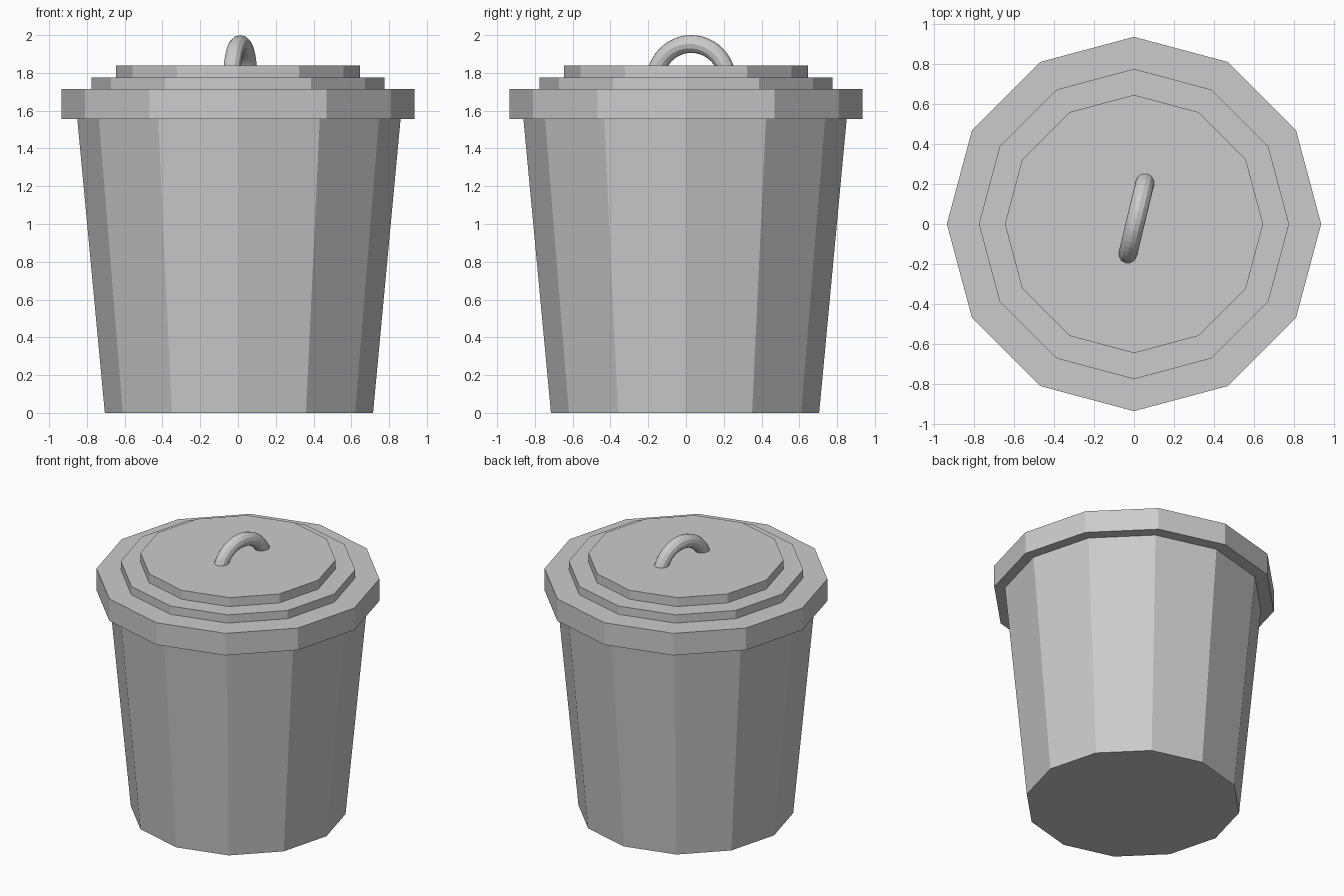
import bpy
from math import pi, radians, cos, sin

cube = bpy.data.objects.get("Cube")
if cube:
    bpy.data.objects.remove(cube, do_unlink=True)

SIDES = 12

# Single grey metal colour
metal = bpy.data.materials.new("grey metal")
metal.use_nodes = True
color = (0.6, 0.6, 0.6, 1)
metal.diffuse_color = color
metal.node_tree.nodes["Principled BSDF"].inputs["Base Color"].default_value = color


def lathe(name, profile, center=(0, 0)):
    """Closed solid: a 12-sided ring per (radius, height), capped at both ends."""
    verts = [(center[0] + r * cos(2 * pi * i / SIDES),
              center[1] + r * sin(2 * pi * i / SIDES), z)
             for r, z in profile for i in range(SIDES)]
    faces = [list(reversed(range(SIDES))),
             [len(verts) - SIDES + i for i in range(SIDES)]]
    for k in range(len(profile) - 1):
        a, b = k * SIDES, (k + 1) * SIDES
        for i in range(SIDES):
            j = (i + 1) % SIDES
            faces.append((a + i, a + j, b + j, b + i))
    mesh = bpy.data.meshes.new(name)
    mesh.from_pydata(verts, [], faces)
    mesh.materials.append(metal)
    obj = bpy.data.objects.new(name, mesh)
    bpy.context.collection.objects.link(obj)
    return obj


# Tapered bin, slightly off centre under its lid
lathe("bin_body", [(0.71, 0), (0.857, 1.57)], center=(0.005, -0.005))

# Stepped lid
lathe("lid", [(0.935, 1.555), (0.935, 1.715), (0.775, 1.715),
              (0.775, 1.775), (0.645, 1.775), (0.645, 1.84)])

# Ring handle, half sunk into the lid
bpy.ops.mesh.primitive_torus_add(
    major_radius=0.198, minor_radius=0.047, major_segments=48, minor_segments=12,
    location=(0.012, 0.028, 1.755), rotation=(radians(90), 0, radians(76.5)))
handle = bpy.context.object
handle.name = "lid_handle"
handle.data.materials.append(metal)
